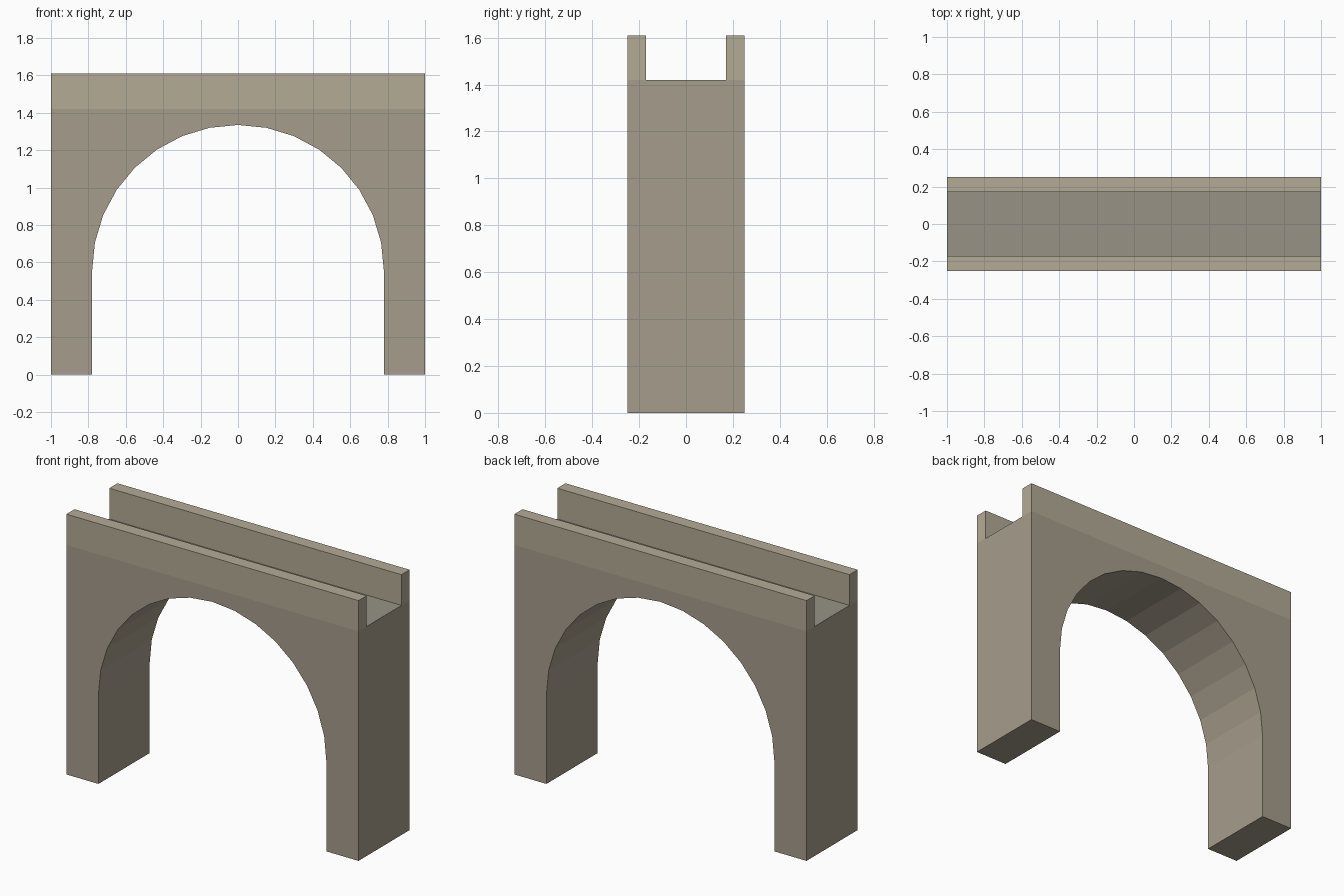
import bpy, bmesh, math

if "Cube" in bpy.data.objects:
    bpy.data.objects.remove(bpy.data.objects["Cube"])

HALF_LEN, HALF_W = 1.0, 0.25
DECK_Z, TOP_Z, WALL = 1.42, 1.61, 0.08
ARCH_R, SPRING_Z, SEGS = 0.78, 0.555, 16


def material(name, rgb):
    m = bpy.data.materials.new(name)
    m.diffuse_color = (*rgb, 1)
    m.use_nodes = True
    m.node_tree.nodes["Principled BSDF"].inputs["Base Color"].default_value = m.diffuse_color
    return m


def extrude_profile(name, profile, y0, y1, mats):
    """Extrude an x-z outline from y0 to y1."""
    bm = bmesh.new()
    face = bm.faces.new([bm.verts.new((x, y0, z)) for x, z in profile])
    out = bmesh.ops.extrude_face_region(bm, geom=[face])
    for v in out["geom"]:
        if isinstance(v, bmesh.types.BMVert):
            v.co.y = y1
    bmesh.ops.recalc_face_normals(bm, faces=bm.faces)
    mesh = bpy.data.meshes.new(name)
    bm.to_mesh(mesh)
    bm.free()
    for m in mats:
        mesh.materials.append(m)
    ob = bpy.data.objects.new(name, mesh)
    bpy.context.collection.objects.link(ob)
    return ob


stone = material("stone", (0.38, 0.335, 0.26))
pale_stone = material("pale_stone", (0.455, 0.405, 0.305))
channel_floor = material("channel_floor", (0.31, 0.29, 0.24))

# Arched body with two piers
arch = [(ARCH_R * math.cos(math.pi * i / SEGS),
         SPRING_Z + ARCH_R * math.sin(math.pi * i / SEGS)) for i in range(SEGS + 1)]
outline = ([(HALF_LEN, DECK_Z), (HALF_LEN, 0), (ARCH_R, 0)] + arch
           + [(-ARCH_R, 0), (-HALF_LEN, 0), (-HALF_LEN, DECK_Z)])
body = extrude_profile("arch_body", outline, -HALF_W, HALF_W, [stone, channel_floor])

# Channel floor colour on the top face of the body
for p in body.data.polygons:
    if p.normal.z > 0.9:
        p.material_index = 1

# Side walls along the channel
wall = [(-HALF_LEN, DECK_Z), (HALF_LEN, DECK_Z), (HALF_LEN, TOP_Z), (-HALF_LEN, TOP_Z)]
for name, s in (("front_parapet", -1), ("back_parapet", 1)):
    extrude_profile(name, wall, s * HALF_W, s * (HALF_W - WALL), [pale_stone])
